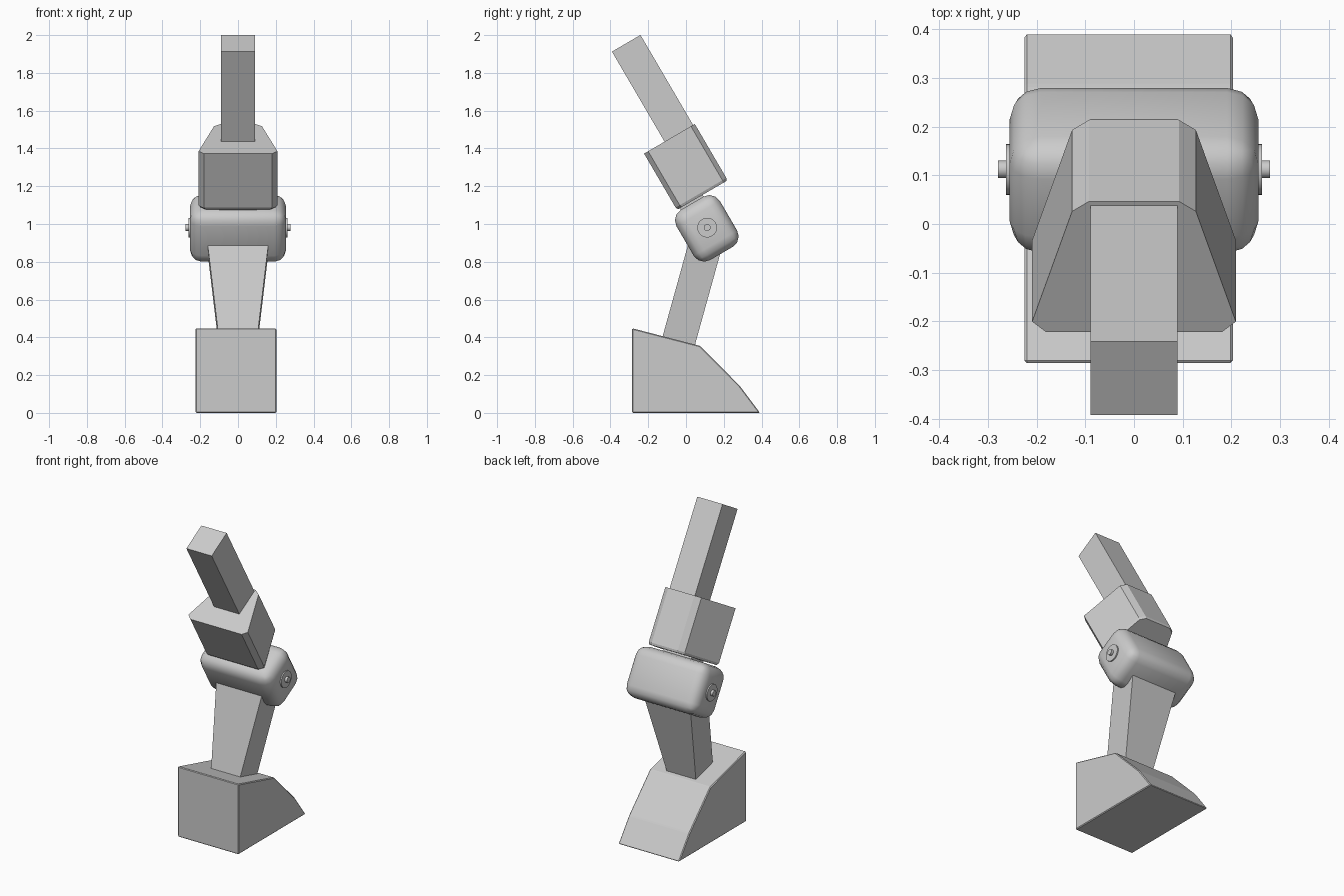
import bpy
import bmesh
from math import radians
from mathutils import Matrix, Vector

cube = bpy.data.objects.get("Cube")
if cube:
    bpy.data.objects.remove(cube)

grey = bpy.data.materials.new("light grey")
grey.use_nodes = True
colour = (0.6, 0.6, 0.6, 1)
grey.diffuse_color = colour
grey.node_tree.nodes["Principled BSDF"].inputs["Base Color"].default_value = colour


def loft(name, start, end, bevel=0, segments=1):
    """Solid between two matching outlines of 3D points."""
    bm = bmesh.new()
    a = [bm.verts.new(p) for p in start]
    b = [bm.verts.new(p) for p in end]
    bm.faces.new(a)
    bm.faces.new(b)
    for i in range(len(a)):
        j = (i + 1) % len(a)
        bm.faces.new((a[i], a[j], b[j], b[i]))
    bmesh.ops.recalc_face_normals(bm, faces=bm.faces)
    if bevel:
        bmesh.ops.bevel(bm, geom=bm.edges[:], offset=bevel, segments=segments,
                        profile=0.5, affect='EDGES', clamp_overlap=True)
    mesh = bpy.data.meshes.new(name)
    bm.to_mesh(mesh)
    bm.free()
    mesh.materials.append(grey)
    obj = bpy.data.objects.new(name, mesh)
    bpy.context.collection.objects.link(obj)
    return obj


def rect(half_x, half_y, z, y=0):
    return [(-half_x, y - half_y, z), (half_x, y - half_y, z),
            (half_x, y + half_y, z), (-half_x, y + half_y, z)]


def smooth(obj):
    bpy.ops.object.select_all(action='DESELECT')
    obj.select_set(True)
    bpy.context.view_layer.objects.active = obj
    bpy.ops.object.shade_smooth_by_angle(angle=radians(35))


# Frames of the two limb halves, sharing the knee as origin
knee = Vector((0, 0.11, 0.977))
upper = Matrix.Translation(knee) @ Matrix.Rotation(radians(30.3), 4, 'X')
lower = Matrix.Translation(knee) @ Matrix.Rotation(radians(-15.5), 4, 'X')

# Foot: wedge block with a sloping toe
side = [(-0.285, 0), (-0.285, 0.448), (0.074, 0.355), (0.285, 0.143), (0.392, 0)]
loft("foot", [(-0.225, y, z) for y, z in side],
     [(0.203, y, z) for y, z in side], 0.005)

# Shin: bar widening towards the knee
loft("shin", rect(0.09, 0.0885, -0.72, 0.016),
     rect(0.164, 0.0885, -0.08, 0.016)).matrix_world = lower

# Knee: rounded housing
housing = loft("knee_housing", rect(0.255, 0.133, -0.154), rect(0.255, 0.133, 0.154), 0.064, 3)
housing.matrix_world = upper
smooth(housing)

# Knee pins: washer and bolt on both sides
for label, sign in (("left", 1), ("right", -1)):
    for part, radius, reach in (("washer", 0.052, 0.263), ("bolt", 0.018, 0.279)):
        bpy.ops.mesh.primitive_cylinder_add(
            vertices=32, radius=radius, depth=0.06,
            location=knee + Vector((sign * (reach - 0.03), 0.002, 0.004)),
            rotation=(0, radians(90), 0))
        pin = bpy.context.object
        pin.name = f"{label}_knee_{part}"
        pin.data.materials.append(grey)
        smooth(pin)

# Neck between housing and thigh
loft("thigh_neck", rect(0.1, 0.07, 0.12), rect(0.1, 0.07, 0.2)).matrix_world = upper

# Thigh block: tapered section with cut corners, wide side to the front
thigh = upper @ Matrix.Translation((0, 0.076, 0.006))
half = [(0.18, -0.163), (0.209, -0.138), (0.127, 0.124), (0.092, 0.148)]
section = half + [(-x, y) for x, y in reversed(half)]
low = [(x * 0.96, y * 0.96, 0.158) for x, y in section]
rim = [(x, y, 0.172) for x, y in section]
top = [(x, y, 0.503) for x, y in section]
loft("thigh_block", rim, top).matrix_world = thigh
loft("thigh_block_lower_rim", low, rim).matrix_world = thigh

# Thigh rod
loft("thigh_rod", rect(0.089, 0.0875, 0.4, 0.05),
     rect(0.089, 0.0875, 1.055, 0.05)).matrix_world = thigh
